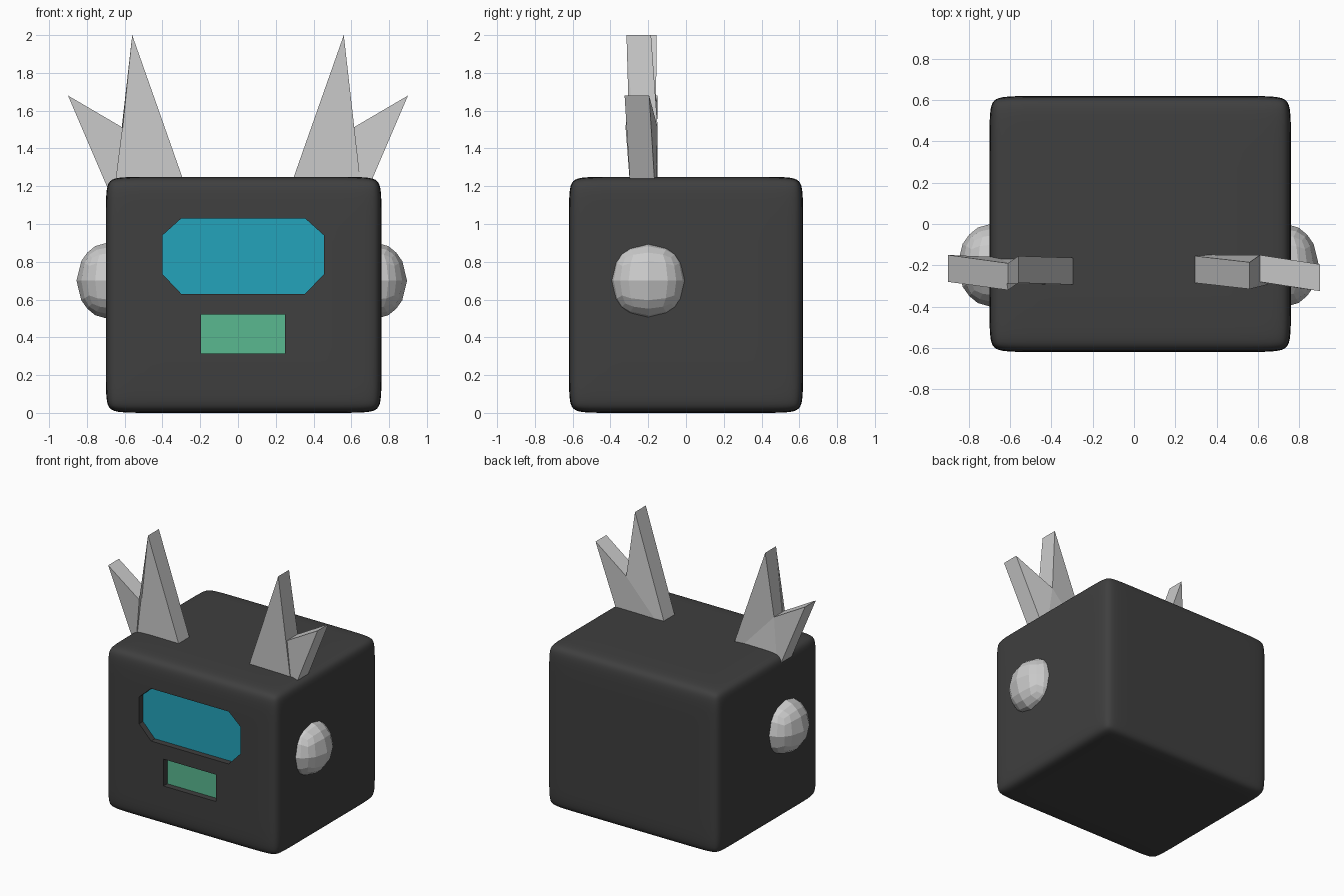
import bpy, bmesh
from mathutils import Matrix, Vector

if "Cube" in bpy.data.objects:
    bpy.data.objects.remove(bpy.data.objects["Cube"])


def finish(name, bm, color=None):
    bmesh.ops.recalc_face_normals(bm, faces=bm.faces)
    me = bpy.data.meshes.new(name)
    bm.to_mesh(me)
    bm.free()
    ob = bpy.data.objects.new(name, me)
    bpy.context.collection.objects.link(ob)
    if color:
        mat = bpy.data.materials.new(name + "_colour")
        mat.diffuse_color = (*color, 1)
        mat.use_nodes = True
        mat.node_tree.nodes["Principled BSDF"].inputs["Base Color"].default_value = mat.diffuse_color
        me.materials.append(mat)
    return ob


def prism(name, front, back, color=None):
    """Solid between two matching outlines."""
    bm = bmesh.new()
    a = [bm.verts.new(p) for p in front]
    b = [bm.verts.new(p) for p in back]
    bm.faces.new(a)
    bm.faces.new(b[::-1])
    n = len(a)
    for i in range(n):
        bm.faces.new((a[i], b[i], b[(i + 1) % n], a[(i + 1) % n]))
    bmesh.ops.triangulate(bm, faces=[f for f in bm.faces if len(f.verts) > 4])
    return finish(name, bm, color)


def slab(name, outline, y0, y1, color=None):
    return prism(name, [(x, y0, z) for x, z in outline],
                 [(x, y1, z) for x, z in outline], color)


# Head: box with support loops, softened by subdivision
size, centre, inset = Vector((1.46, 1.24, 1.25)), Vector((0.03, 0, 0.625)), 0.14
bm = bmesh.new()
bmesh.ops.create_cube(bm, size=1, matrix=Matrix.Translation(centre) @ Matrix.Diagonal((*size, 1)))
for axis in range(3):
    for side in (-1, 1):
        co, no = centre.copy(), Vector((0, 0, 0))
        co[axis] += side * (size[axis] / 2 - inset)
        no[axis] = 1
        bmesh.ops.bisect_plane(bm, geom=bm.verts[:] + bm.edges[:] + bm.faces[:],
                               plane_co=co, plane_no=no)
head = finish("head", bm, (0.05, 0.05, 0.05))
sub = head.modifiers.new("soften", 'SUBSURF')
sub.levels = sub.render_levels = 3

# Recessed visor and mouth panels
visor = [(-0.40, 0.735), (-0.30, 0.63), (0.355, 0.63), (0.455, 0.735),
         (0.455, 0.94), (0.355, 1.03), (-0.30, 1.03), (-0.40, 0.94)]
mouth = [(-0.195, 0.315), (0.25, 0.315), (0.25, 0.52), (-0.195, 0.52)]
for name, outline, color in (("visor", visor, (0.017, 0.37, 0.5)),
                             ("mouth", mouth, (0.1, 0.48, 0.28))):
    cutter = slab(name + "_cutter", outline, -0.8, -0.57)
    cutter.hide_render = True
    cutter.hide_set(True)
    cut = head.modifiers.new(name + "_recess", 'BOOLEAN')
    cut.operation, cut.object, cut.solver = 'DIFFERENCE', cutter, 'EXACT'
    slab(name, outline, -0.574, -0.565, color)

# Apply the head modifiers, then smooth with sharp recess edges
bpy.context.view_layer.objects.active = head
head.select_set(True)
for m in list(head.modifiers):
    bpy.ops.object.modifier_apply(modifier=m.name)
bpy.ops.object.shade_smooth_by_angle(angle=0.6)

# Side knobs: faceted quad spheres
for name, side in (("right_knob", 1), ("left_knob", -1)):
    bm = bmesh.new()
    bmesh.ops.create_cube(bm, size=2)
    bmesh.ops.subdivide_edges(bm, edges=bm.edges[:], cuts=3, use_grid_fill=True)
    for v in bm.verts:
        d = Vector([c * (1.27 - 0.27 * abs(c)) for c in v.co]).normalized()
        v.co = (0.02 + side * 0.68 + d.x * 0.195, -0.2 + d.y * 0.21, 0.70 + d.z * 0.21)
    finish(name, bm)

# Antlers: forked slabs, slightly twisted front to back
fork = [(0.25, 1.12), (0.66, 1.12), (0.90, 1.68), (0.61, 1.51), (0.56, 2.0)]
for name, side, depth in (("right_antler", 1, (-0.15, -0.16, -0.195, -0.15, -0.185)),
                          ("left_antler", -1, (-0.165, -0.16, -0.15, -0.19, -0.155))):
    back = [(side * x, y, z) for (x, z), y in zip(fork, depth)]
    prism(name, [(x, y - 0.13, z) for x, y, z in back], back)
